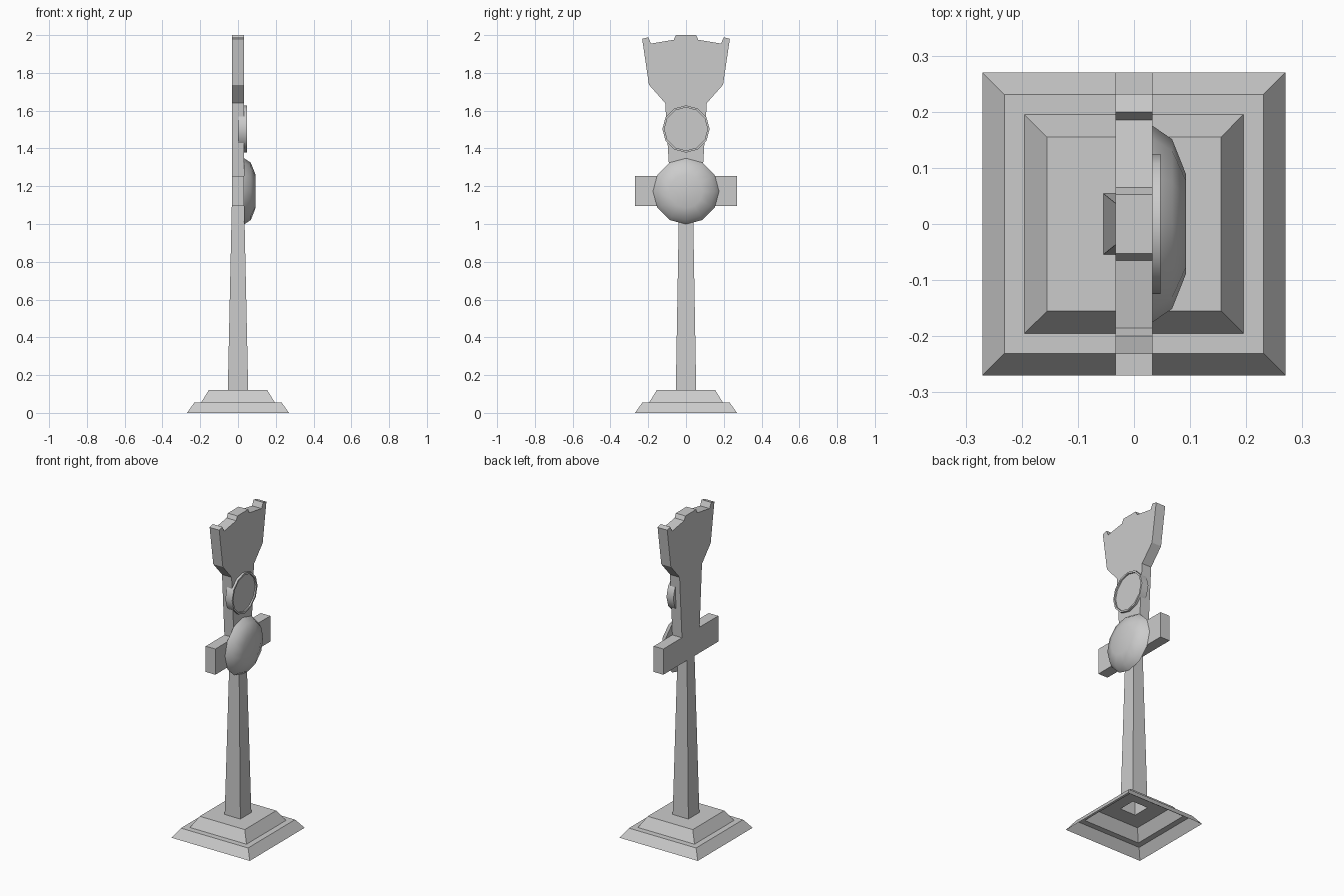
import bpy, bmesh, math

cube = bpy.data.objects.get("Cube")
if cube:
    bpy.data.objects.remove(cube, do_unlink=True)

stone = bpy.data.materials.new("grey_stone")
stone.use_nodes = True
GREY = (0.6, 0.6, 0.6, 1)
stone.diffuse_color = GREY
stone.node_tree.nodes["Principled BSDF"].inputs["Base Color"].default_value = GREY


def finish(name, bm, smooth=False, closed=True):
    if closed:
        bmesh.ops.recalc_face_normals(bm, faces=bm.faces[:])
    mesh = bpy.data.meshes.new(name)
    bm.to_mesh(mesh)
    bm.free()
    mesh.materials.append(stone)
    obj = bpy.data.objects.new(name, mesh)
    bpy.context.collection.objects.link(obj)
    if smooth:
        bpy.ops.object.select_all(action="DESELECT")
        obj.select_set(True)
        bpy.context.view_layer.objects.active = obj
        bpy.ops.object.shade_smooth_by_angle(angle=math.radians(40))
    return obj


def bridge(bm, loops):
    """Join successive vertex loops with quads."""
    for a, b in zip(loops, loops[1:]):
        n = len(a)
        for i in range(n):
            j = (i + 1) % n
            bm.faces.new((a[i], a[j], b[j], b[i]))


def square_loft(name, rings):
    """Open shell through rectangles given as (half x, half y, z)."""
    bm = bmesh.new()
    corners = ((-1, -1), (1, -1), (1, 1), (-1, 1))
    bridge(bm, [[bm.verts.new((sx * hx, sy * hy, z)) for sx, sy in corners]
                for hx, hy, z in rings])
    return finish(name, bm, closed=False)


def lathe_x(name, profile, z, sides=12):
    """Closed turned solid about an x-direction axis; profile is (x, radius)."""
    bm = bmesh.new()
    loops = []
    for x, r in profile:
        angles = [2 * math.pi * i / sides for i in range(sides)]
        loops.append([bm.verts.new((x, r * math.cos(a), z + r * math.sin(a)))
                      for a in angles])
    bridge(bm, loops)
    bm.faces.new(loops[0])
    bm.faces.new(loops[-1])
    return finish(name, bm, smooth=True)


# Stepped base, hollow underneath, with an opening below the post
square_loft("stepped_base", [(0.27, 0.27, 0), (0.231, 0.231, 0.055),
                             (0.195, 0.195, 0.055), (0.155, 0.155, 0.12),
                             (0.054, 0.054, 0.12)])

# Tapered hollow post
square_loft("post", [(0.054, 0.054, 0.12), (0.033, 0.037, 1.095)])

# Flat crossbar, neck and flared crown, one mirrored outline
T = 0.033
half = [(0.27, 1.095), (0.27, 1.255), (0.087, 1.255), (0.11, 1.64),
        (0.196, 1.737), (0.232, 1.98), (0.2, 1.988), (0.185, 1.955),
        (0.065, 1.975), (0.053, 2.0)]
outline = half + [(-y, z) for y, z in reversed(half)]
bm = bmesh.new()
sides = [[bm.verts.new((x, y, z)) for y, z in outline] for x in (-T, T)]
bridge(bm, sides)
for side in sides:
    bm.faces.new(side)
finish("crossbar_and_crown", bm)

# Shallow dome over the crossing
lathe_x("dome", [(T, 0.175), (0.068, 0.151), (0.093, 0.088)], 1.173)

# Round medallion with a raised rim
lathe_x("medallion", [(0, 0.125), (0.047, 0.125), (0.047, 0.114),
                      (0.038, 0.114)], 1.503)
